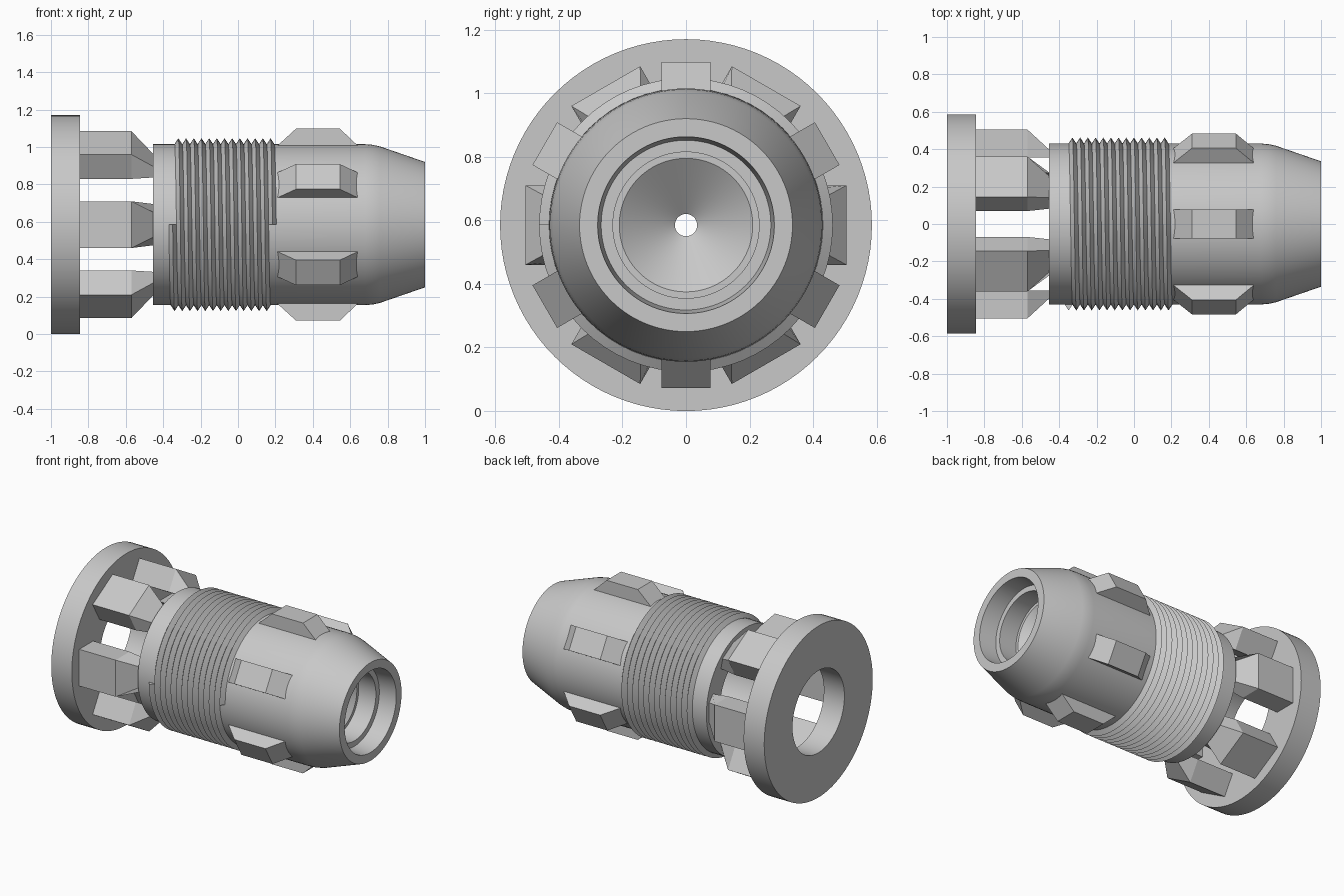
import bpy
import bmesh
from math import cos, sin, pi, radians

cube = bpy.data.objects.get("Cube")
if cube:
    bpy.data.objects.remove(cube, do_unlink=True)

AXIS_Z = 0.585
SEGMENTS = 96

grey = bpy.data.materials.new("plain grey")
grey.use_nodes = True
grey.diffuse_color = (0.58, 0.58, 0.58, 1)
grey.node_tree.nodes["Principled BSDF"].inputs["Base Color"].default_value = grey.diffuse_color


def polar(x, radius, angle, side=0.0):
    """Point around the long axis: angle from +y towards +z, side is tangential."""
    return (x,
            radius * cos(angle) - side * sin(angle),
            AXIS_Z + radius * sin(angle) + side * cos(angle))


def finish(name, bm, smooth=None):
    bmesh.ops.recalc_face_normals(bm, faces=bm.faces)
    mesh = bpy.data.meshes.new(name)
    bm.to_mesh(mesh)
    bm.free()
    mesh.materials.append(grey)
    obj = bpy.data.objects.new(name, mesh)
    bpy.context.collection.objects.link(obj)
    if smooth:
        bpy.ops.object.select_all(action="DESELECT")
        obj.select_set(True)
        bpy.context.view_layer.objects.active = obj
        bpy.ops.object.shade_smooth_by_angle(angle=radians(smooth))
    return obj


def bridge(bm, a, b):
    """Join two closed rings of equal length with quads."""
    for i in range(len(a)):
        j = (i + 1) % len(a)
        bm.faces.new((a[i], a[j], b[j], b[i]))


def revolve(name, profile):
    """Spin a closed (x, radius) outline about the long axis."""
    bm = bmesh.new()
    rings = [[bm.verts.new(polar(x, r, 2 * pi * k / SEGMENTS)) for x, r in profile]
             for k in range(SEGMENTS)]
    for k in range(SEGMENTS):
        bridge(bm, rings[k], rings[(k + 1) % SEGMENTS])
    return finish(name, bm, 30)


def loft(name, sections, angle):
    """Solid through sections of (x, inner, inner half width, outer, outer half width)."""
    bm = bmesh.new()
    rings = []
    for x, inner, wi, outer, wo in sections:
        rings.append([bm.verts.new(polar(x, r, angle, s)) for r, s in
                      ((inner, -wi), (outer, -wo), (outer, wo), (inner, wi))])
    for a, b in zip(rings, rings[1:]):
        bridge(bm, a, b)
    bm.faces.new(rings[0])
    bm.faces.new(rings[-1])
    return finish(name, bm)


# End flange with a centre hole
revolve("flange", [(-1, 0.28), (-1, 0.585), (-0.845, 0.585), (-0.845, 0.28)])

# Hollow body: rounded shoulder, tapered nose, stepped bore, funnel, rear bore
revolve("body", [
    (-0.455, 0.28), (-0.455, 0.43),
    (0.68, 0.43), (0.72, 0.427), (0.76, 0.418),
    (1, 0.335), (1, 0.278),
    (0.88, 0.267), (0.88, 0.23),
    (0.75, 0.23), (0.75, 0.21),
    (0.62, 0.035), (-0.1, 0.035), (-0.1, 0.28)])

# Helical thread wrapped around the body
TURNS, STEPS = 13, 64
START, LENGTH = -0.37, 0.575
pitch = LENGTH / (TURNS + 1)
bm = bmesh.new()
rings = []
for k in range(TURNS * STEPS + 1):
    x = START + pitch * k / STEPS
    angle = pi + 2 * pi * k / STEPS
    rings.append([bm.verts.new(polar(x + pitch * f, r, angle))
                  for f, r in ((0, 0.431), (0.5, 0.462), (1, 0.431), (0.5, 0.42))])
for a, b in zip(rings, rings[1:]):
    bridge(bm, a, b)
bm.faces.new(rings[0])
bm.faces.new(rings[-1])
bmesh.ops.remove_doubles(bm, verts=bm.verts, dist=0.00001)
finish("thread", bm, 30)

# Six rear prongs and six front fins, staggered by half a step
for i in range(6):
    angle = i * pi / 3
    loft(f"prong_{i + 1}", [
        (-0.85, 0.355, 0.125, 0.505, 0.125),
        (-0.57, 0.355, 0.125, 0.505, 0.125),
        (-0.45, 0.355, 0.11, 0.395, 0.065)], angle)
    loft(f"fin_{i + 1}", [
        (0.186, 0.399, 0.0775, 0.4, 0.0775),
        (0.31, 0.399, 0.0775, 0.513, 0.0775),
        (0.545, 0.399, 0.0775, 0.513, 0.0775),
        (0.664, 0.399, 0.0775, 0.4, 0.0775)], angle + pi / 6)
